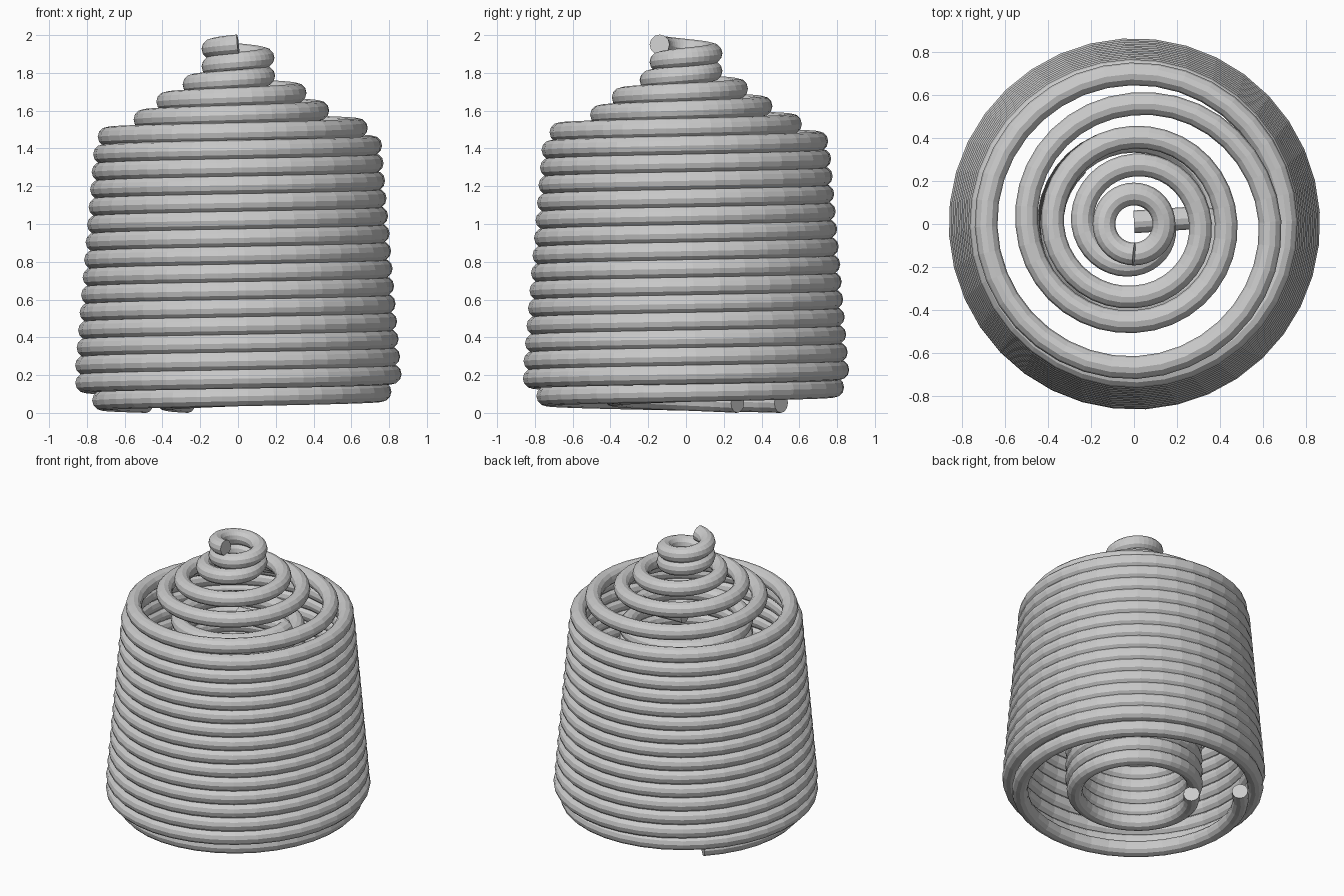
import bpy
import math

if "Cube" in bpy.data.objects:
    bpy.data.objects.remove(bpy.data.objects["Cube"])

WIRE = 0.053          # wire radius
PITCH = 0.0931        # rise per turn
START = math.radians(134)
STEPS = 36            # segments per turn


def radius_at(profile, t):
    """Linear interpolation of the coil radius over turns."""
    for (t0, r0), (t1, r1) in zip(profile, profile[1:]):
        if t <= t1:
            return r0 + (r1 - r0) * (t - t0) / (t1 - t0)
    return profile[-1][1]


def coil_points(profile):
    turns = profile[-1][0]
    count = round(turns * STEPS)
    pts = []
    for i in range(count + 1):
        t = turns * i / count
        a = START + t * math.tau
        r = radius_at(profile, t)
        pts.append((r * math.cos(a), r * math.sin(a), WIRE + PITCH * t))
    return pts


def wire(name, pts):
    curve = bpy.data.curves.new(name, 'CURVE')
    curve.dimensions = '3D'
    curve.twist_mode = 'Z_UP'
    curve.bevel_depth = WIRE
    curve.bevel_resolution = 4
    curve.use_fill_caps = True
    spline = curve.splines.new('POLY')
    spline.points.add(len(pts) - 1)
    for p, co in zip(spline.points, pts):
        p.co = (*co, 1)
    spline.use_smooth = False
    obj = bpy.data.objects.new(name, curve)
    bpy.context.collection.objects.link(obj)
    bpy.ops.object.select_all(action='DESELECT')
    obj.select_set(True)
    bpy.context.view_layer.objects.active = obj
    bpy.ops.object.convert(target='MESH')
    return bpy.context.object


# Outer coil: flared foot, slightly tapered body, stepped shoulder, narrow neck
outer = [(0, .70), (.128, .72), (.378, .74), (.628, .76), (.878, .785),
         (1.128, .81), (1.628, .815), (14.628, .71), (15.128, .69),
         (15.378, .67), (15.628, .635), (15.878, .56), (16.128, .50),
         (16.378, .455), (16.628, .43), (17.128, .38), (17.378, .34),
         (17.628, .31), (18.128, .24), (18.378, .19), (18.628, .14),
         (20.378, .14)]
wire("outer_coil", coil_points(outer))

# Inner coil, with the wire end turned in to the axis at the top
inner = [(0, .38), (1, .40), (14.6, .385)]
pts = coil_points(inner)
z = pts[-1][2]
pts += [(.375, .0, z), (.345, .025, z), (.30, .03, z), (.15, .02, z), (0, .01, z)]
wire("inner_coil", pts)
